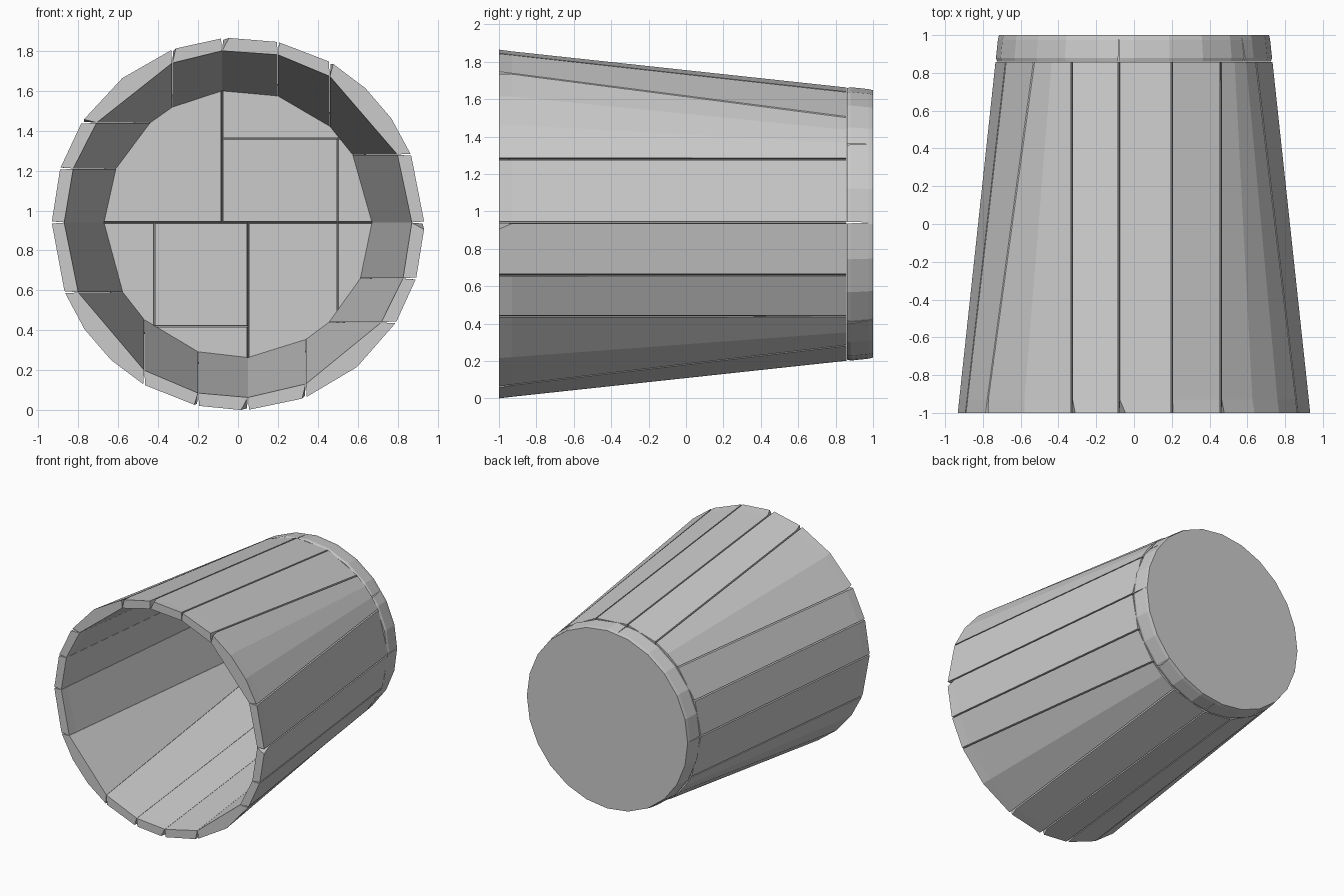
import bpy, bmesh, math, random
from mathutils import Vector

if "Cube" in bpy.data.objects:
    bpy.data.objects.remove(bpy.data.objects["Cube"])

random.seed(4)
R0, R1, WALL = 0.933, 0.718, 0.062      # mouth radius, base radius, wall thickness
SEAM_Y = 0.86                           # where the walls meet the base
CZ = R0


def radius(y):
    return R0 + (R1 - R0) * (y + 1) / 2


def make_object(name, bm):
    bmesh.ops.recalc_face_normals(bm, faces=bm.faces[:])
    mesh = bpy.data.meshes.new(name)
    bm.to_mesh(mesh)
    bm.free()
    obj = bpy.data.objects.new(name, mesh)
    bpy.context.collection.objects.link(obj)
    return obj


# Wall seams lie on vertical (x) or horizontal (z) planes, counterclockwise
SEAMS = ([("right", z) for z in (0.94, 1.28)]
         + [("top", x) for x in (0.46, 0.2, -0.08, -0.33)]
         + [("left", z) for z in (1.44, 1.21, 0.94, 0.59)]
         + [("bottom", x) for x in (-0.47, -0.2, 0.05, 0.34)]
         + [("right", z) for z in (0.44, 0.66)])
CHIPS = [random.choice((0.006, 0.02, 0.035)) for _ in SEAMS]


def seam_angle(seam, r):
    side, v = seam
    if side == "right":
        return math.asin((v - CZ) / r)
    if side == "left":
        return math.pi - math.asin((v - CZ) / r)
    if side == "top":
        return math.acos(v / r)
    return -math.acos(v / r)


def point(r, a, y):
    return Vector((r * math.cos(a), y, CZ + r * math.sin(a)))


def span(i, r, gap_a, gap_b):
    a = seam_angle(SEAMS[i], r) + gap_a / r
    b = seam_angle(SEAMS[(i + 1) % len(SEAMS)], r) - gap_b / r
    while b < a:
        b += 2 * math.pi
    while b - a > math.pi:
        b -= 2 * math.pi
    return a, b


# Wall panels: flat inside, faceted arc outside, chipped corners at the mouth
def wall_panel(i):
    a, b = span(i, R0, 0, 0)
    n = max(1, round((b - a) / (math.tau / 24)))
    bm = bmesh.new()
    rings = []
    for y, chip in ((-1, True), (-0.93, False), (SEAM_Y - 0.003, False)):
        r = radius(y)
        ia, ib = span(i, r - WALL, 0.001, 0.001)
        oa, ob = span(i, r, 0.005, CHIPS[i] if chip else 0.005)
        pts = [point(r - WALL, ia, y), point(r - WALL, ib, y)]
        pts += [point(r, ob + (oa - ob) * k / n, y) for k in range(n + 1)]
        rings.append([bm.verts.new(p) for p in pts])
    for p, q in zip(rings, rings[1:]):
        for k in range(len(p)):
            m = (k + 1) % len(p)
            bm.faces.new((p[k], p[m], q[m], q[k]))
    bm.faces.new(rings[0])
    bm.faces.new(rings[-1])
    make_object(f"wall_panel_{i + 1}", bm)


for i in range(len(SEAMS)):
    wall_panel(i)


# Base disc, split by planes into pieces with fine V grooves on the inside
def base_disc():
    bm = bmesh.new()
    rings = []
    for y, inset in ((SEAM_Y, 0.008), (SEAM_Y + 0.02, 0), (0.975, 0), (1, 0.003)):
        rings.append([bm.verts.new(point(radius(y) - inset, math.tau * k / 24, y))
                      for k in range(24)])
    for p, q in zip(rings, rings[1:]):
        for k in range(24):
            m = (k + 1) % 24
            bm.faces.new((p[k], p[m], q[m], q[k]))
    bm.faces.new(rings[0])
    bm.faces.new(rings[-1])
    return bm


def keep_side(bm, axis, value, sign):
    co = Vector((value, 1, CZ)) if axis == "x" else Vector((0, 1, value))
    no = Vector((sign, 0.03, 0)) if axis == "x" else Vector((0, 0.03, sign))
    cut = bmesh.ops.bisect_plane(bm, geom=bm.verts[:] + bm.edges[:] + bm.faces[:],
                                 plane_co=co, plane_no=no, clear_inner=True)
    edges = [e for e in cut["geom_cut"] if isinstance(e, bmesh.types.BMEdge)]
    bmesh.ops.contextual_create(bm, geom=edges)


def split(bm, tree, name):
    if tree is None:
        make_object(name, bm)
        return
    axis, value, low, high = tree
    other = bm.copy()
    keep_side(bm, axis, value, -1)
    keep_side(other, axis, value, 1)
    split(bm, low, name + "_a")
    split(other, high, name + "_b")


lower = ("x", 0.05,
         ("x", -0.42, None, ("z", 0.42, None, None)),
         ("x", 0.5, None, None))
upper = ("x", -0.08, None,
         ("z", 1.36, ("x", 0.5, None, None), None))
split(base_disc(), ("z", 0.94, lower, upper), "base_piece")
